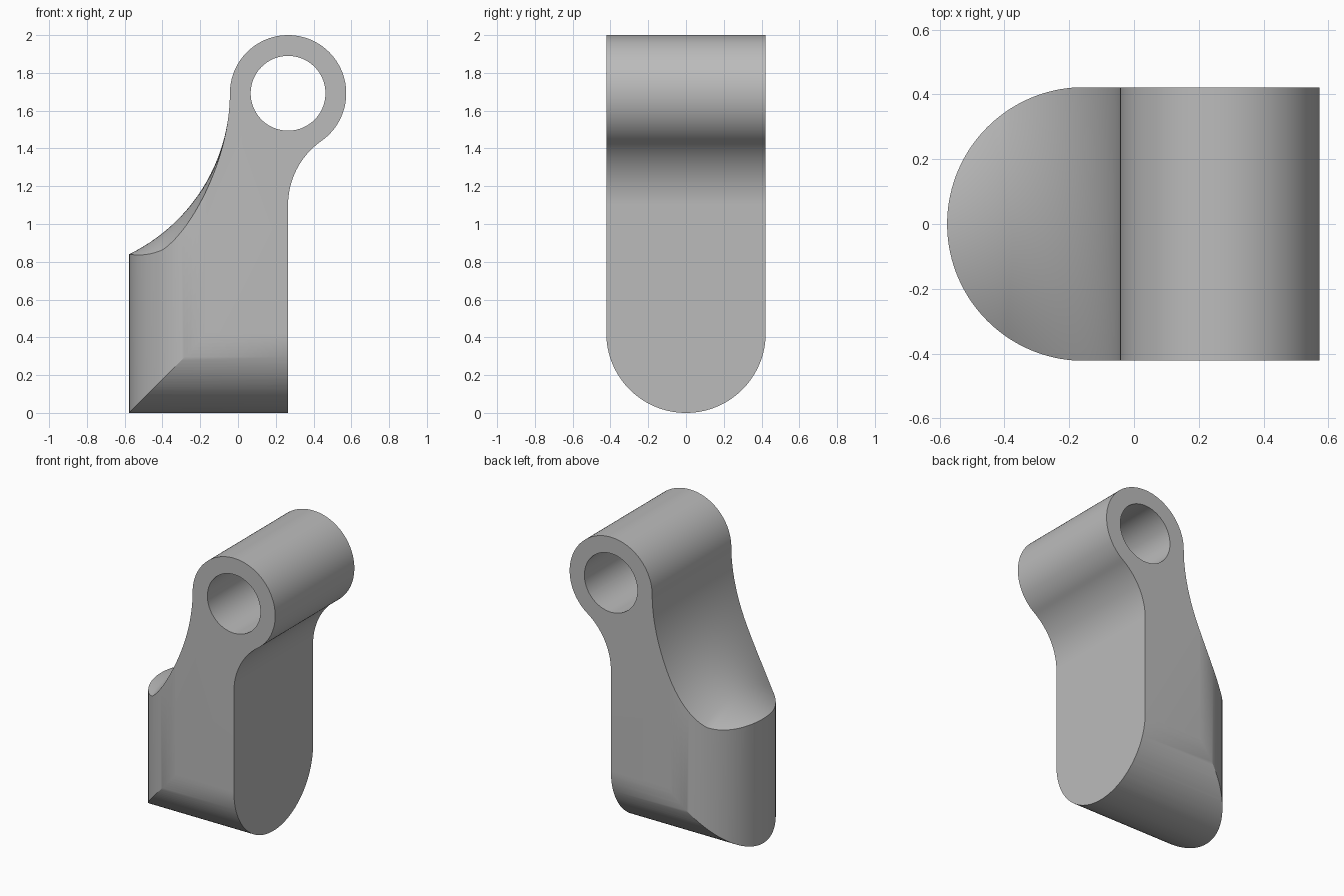
import bpy, bmesh
from math import sin, cos, pi, radians, atan2, hypot

cube = bpy.data.objects.get("Cube")
if cube:
    bpy.data.objects.remove(cube)

grey = bpy.data.materials.new("plain grey")
grey.use_nodes = True
colour = (0.5, 0.5, 0.5, 1)
grey.diffuse_color = colour
grey.node_tree.nodes["Principled BSDF"].inputs["Base Color"].default_value = colour

HALF = 0.422                 # half the depth of the part
EYE_X, EYE_Z, EYE_R = 0.265, 1.692, 0.308


def arc(cx, cy, r, a0, a1, n=48):
    return [(cx + r * cos(a0 + (a1 - a0) * i / n),
             cy + r * sin(a0 + (a1 - a0) * i / n)) for i in range(n + 1)]


def loft(name, outline, stations, place):
    """Join copies of a closed outline, one per station, and cap the ends."""
    bm = bmesh.new()
    rings = [[bm.verts.new(place(p, q, s)) for p, q in outline] for s in stations]
    for a, b in zip(rings, rings[1:]):
        for i in range(len(a)):
            j = (i + 1) % len(a)
            bm.faces.new((a[i], a[j], b[j], b[i]))
    bm.faces.new(rings[0])
    bm.faces.new(rings[-1])
    bmesh.ops.recalc_face_normals(bm, faces=bm.faces)
    mesh = bpy.data.meshes.new(name)
    bm.to_mesh(mesh)
    bm.free()
    mesh.materials.append(grey)
    obj = bpy.data.objects.new(name, mesh)
    bpy.context.collection.objects.link(obj)
    return obj


# Side outline: eye, concave fillet, flat back, base and scooped shoulder
gap = EYE_Z - 1.1
fillet = (gap ** 2 - EYE_R ** 2) / (2 * EYE_R)
touch = atan2(-gap, fillet)
scoop = 0.947
outline = arc(EYE_X, EYE_Z, EYE_R, pi, touch, 80)
outline += arc(EYE_X + fillet, 1.1, fillet, touch + pi, pi, 32)[1:]
outline += [(EYE_X, -0.2), (-0.7, -0.2)]
outline += arc(EYE_X - EYE_R - scoop, EYE_Z, scoop, radians(-72), 0, 56)[:-1]


def saddle(x, z, y):
    """The scoop falls away gently toward both sides."""
    if -0.1 < z < EYE_Z and x < -0.05:
        z -= 0.75 * min(1, (-0.05 - x) / 0.35) * y * y
    return x, y, z


depths = [-0.46 + 0.92 * i / 40 for i in range(41)]
body = loft("eye_bracket", outline, depths, saddle)

# Tools: rounded plan, rounded underside and the bore
plan_r = HALF + 0.0005
plan = loft("plan_tool", arc(-0.577 + plan_r, 0, plan_r, pi / 2, 1.5 * pi, 72)
            + [(1, -plan_r), (1, plan_r)],
            (-0.5, 2.5), lambda x, y, z: (x, y, z))
under = loft("underside_tool", arc(0, HALF, HALF, pi, 2 * pi, 72)
             + [(HALF, 2.5), (-HALF, 2.5)],
             (-1.2, 1.2), lambda y, z, x: (x, y, z))
bore = loft("bore_tool", arc(EYE_X, EYE_Z, 0.198, 0, 2 * pi, 80)[:-1],
            (-0.7, 0.7), lambda x, z, y: (x, y, z))

bpy.ops.object.select_all(action='DESELECT')
body.select_set(True)
bpy.context.view_layer.objects.active = body
for tool, how in ((plan, 'INTERSECT'), (under, 'INTERSECT'), (bore, 'DIFFERENCE')):
    tool.hide_render = True
    mod = body.modifiers.new(tool.name, 'BOOLEAN')
    mod.operation, mod.solver, mod.object = how, 'EXACT', tool
    bpy.ops.object.modifier_apply(modifier=mod.name)
    bpy.data.objects.remove(tool)

bpy.ops.object.shade_smooth_by_angle(angle=radians(25))
